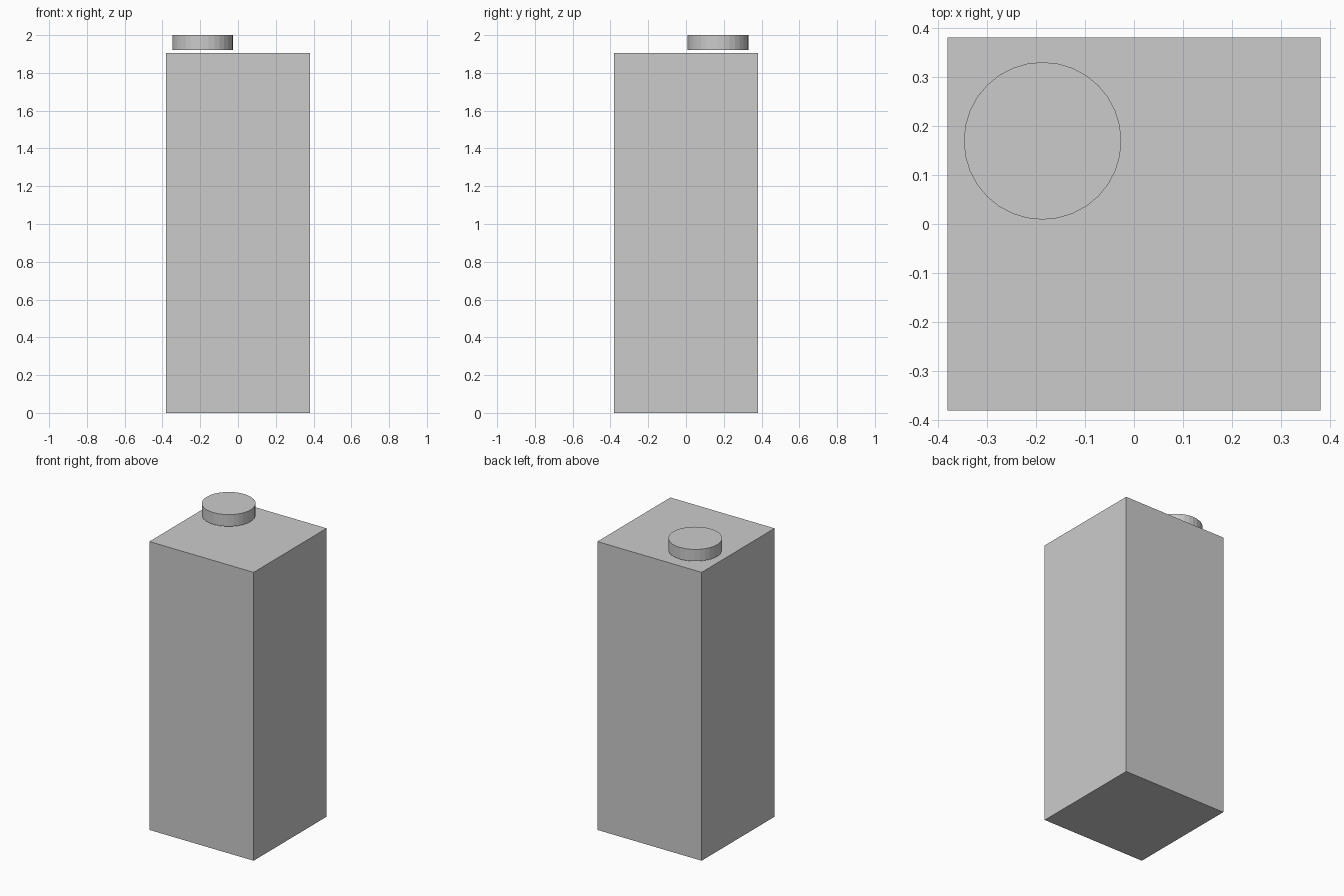
import bpy

if "Cube" in bpy.data.objects:
    bpy.data.objects.remove(bpy.data.objects["Cube"])

# Tall square block
W, H = 0.762, 1.906
bpy.ops.mesh.primitive_cube_add(size=1, location=(0, 0, H / 2))
block = bpy.context.object
block.name = "tall_block"
block.scale = (W, W, H)
bpy.ops.object.transform_apply(location=False, rotation=False, scale=True)

# Round button hovering just above the back left of the top
Z0, Z1 = 1.922, 2.0
bpy.ops.mesh.primitive_cylinder_add(
    vertices=32, radius=0.161, depth=Z1 - Z0,
    location=(-0.187, 0.17, (Z0 + Z1) / 2))
bpy.context.object.name = "top_button"
